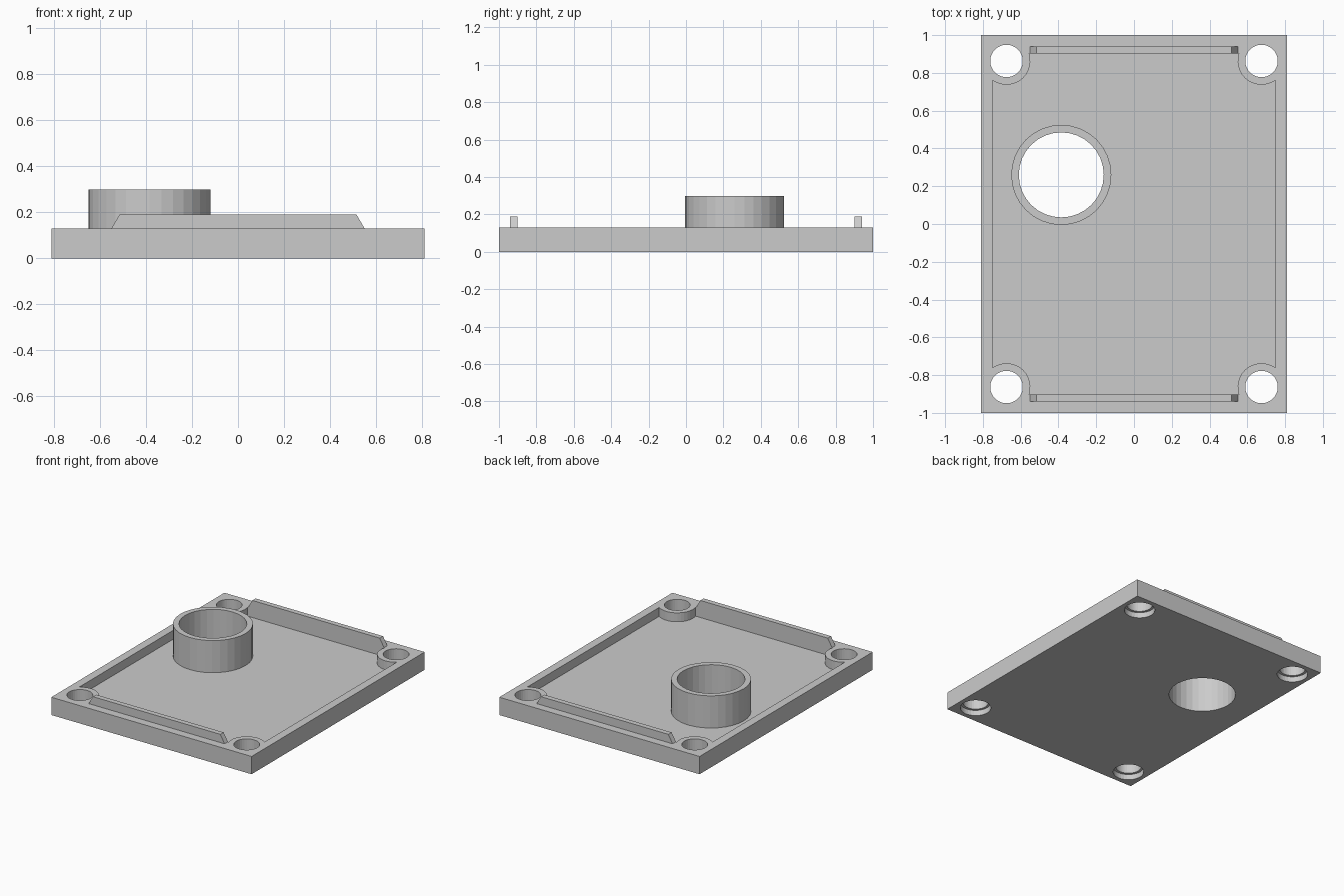
import bpy, bmesh, math

if "Cube" in bpy.data.objects:
    bpy.data.objects.remove(bpy.data.objects["Cube"])

TOP, FLOOR, RIM, TUBE_TOP = 0.13, 0.065, 0.19, 0.30
HX, HY = 0.675, 0.863            # corner screw positions
TX, TY, T_OUT, T_IN = -0.385, 0.26, 0.265, 0.225
SEG = 32

grey = bpy.data.materials.new("light_grey")
grey.diffuse_color = (0.6, 0.6, 0.6, 1)
grey.use_nodes = True
grey.node_tree.nodes["Principled BSDF"].inputs["Base Color"].default_value = grey.diffuse_color


def prism(name, pts, offset):
    """Closed solid made by extruding a polygon of 3D points."""
    bm = bmesh.new()
    f = bm.faces.new([bm.verts.new(p) for p in pts])
    new = bmesh.ops.extrude_face_region(bm, geom=[f])["geom"]
    bmesh.ops.translate(bm, vec=offset, verts=[v for v in new if isinstance(v, bmesh.types.BMVert)])
    bmesh.ops.recalc_face_normals(bm, faces=bm.faces)
    me = bpy.data.meshes.new(name)
    bm.to_mesh(me)
    bm.free()
    me.materials.append(grey)
    ob = bpy.data.objects.new(name, me)
    bpy.context.collection.objects.link(ob)
    return ob


def circle(x, y, r, z):
    return [(x + r * math.cos(2 * math.pi * i / SEG), y + r * math.sin(2 * math.pi * i / SEG), z)
            for i in range(SEG)]


def cut(target, cutter):
    mod = target.modifiers.new("cut", 'BOOLEAN')
    mod.operation, mod.solver, mod.object = 'DIFFERENCE', 'EXACT', cutter
    with bpy.context.temp_override(object=target, active_object=target, selected_objects=[target]):
        bpy.ops.object.modifier_apply(modifier=mod.name)
    bpy.data.objects.remove(cutter)


# base plate
plate = prism("base_plate", [(-0.81, -1, 0), (0.81, -1, 0), (0.81, 1, 0), (-0.81, 1, 0)], (0, 0, TOP))

# recess outline: one quarter is an arc around the corner boss, mirrored to the others
BOSS, WX, WY = 0.126, 0.75, 0.902
a0 = -math.acos((WX - HX) / BOSS)
a1 = -math.pi - math.asin((WY - HY) / BOSS)
arc = [(HX + BOSS * math.cos(a0 + (a1 - a0) * i / 14), HY + BOSS * math.sin(a0 + (a1 - a0) * i / 14))
       for i in range(15)]
outline = []
for sx, sy in ((1, 1), (-1, 1), (-1, -1), (1, -1)):
    quarter = arc if sx * sy > 0 else arc[::-1]
    outline += [(sx * x, sy * y, FLOOR) for x, y in quarter]
cut(plate, prism("recess_cutter", outline, (0, 0, 0.2)))

# counterbored corner holes
for sx in (-1, 1):
    for sy in (-1, 1):
        cut(plate, prism("hole_cutter", circle(sx * HX, sy * HY, 0.086, -0.1), (0, 0, 0.4)))
        cut(plate, prism("bore_cutter", circle(sx * HX, sy * HY, 0.104, -0.1), (0, 0, 0.14)))

# tube opening through the plate, and the tube itself
cut(plate, prism("opening_cutter", circle(TX, TY, T_IN, -0.1), (0, 0, 0.6)))
tube = prism("tube", circle(TX, TY, T_OUT, FLOOR), (0, 0, TUBE_TOP - FLOOR))
cut(tube, prism("tube_cutter", circle(TX, TY, T_IN, -0.1), (0, 0, 0.6)))

# raised locating ribs with sloped ends
for name, y in (("front_rib", -0.94), ("back_rib", WY)):
    prism(name, [(-0.55, y, TOP), (0.55, y, TOP), (0.515, y, RIM), (-0.515, y, RIM)], (0, 0.038, 0))
